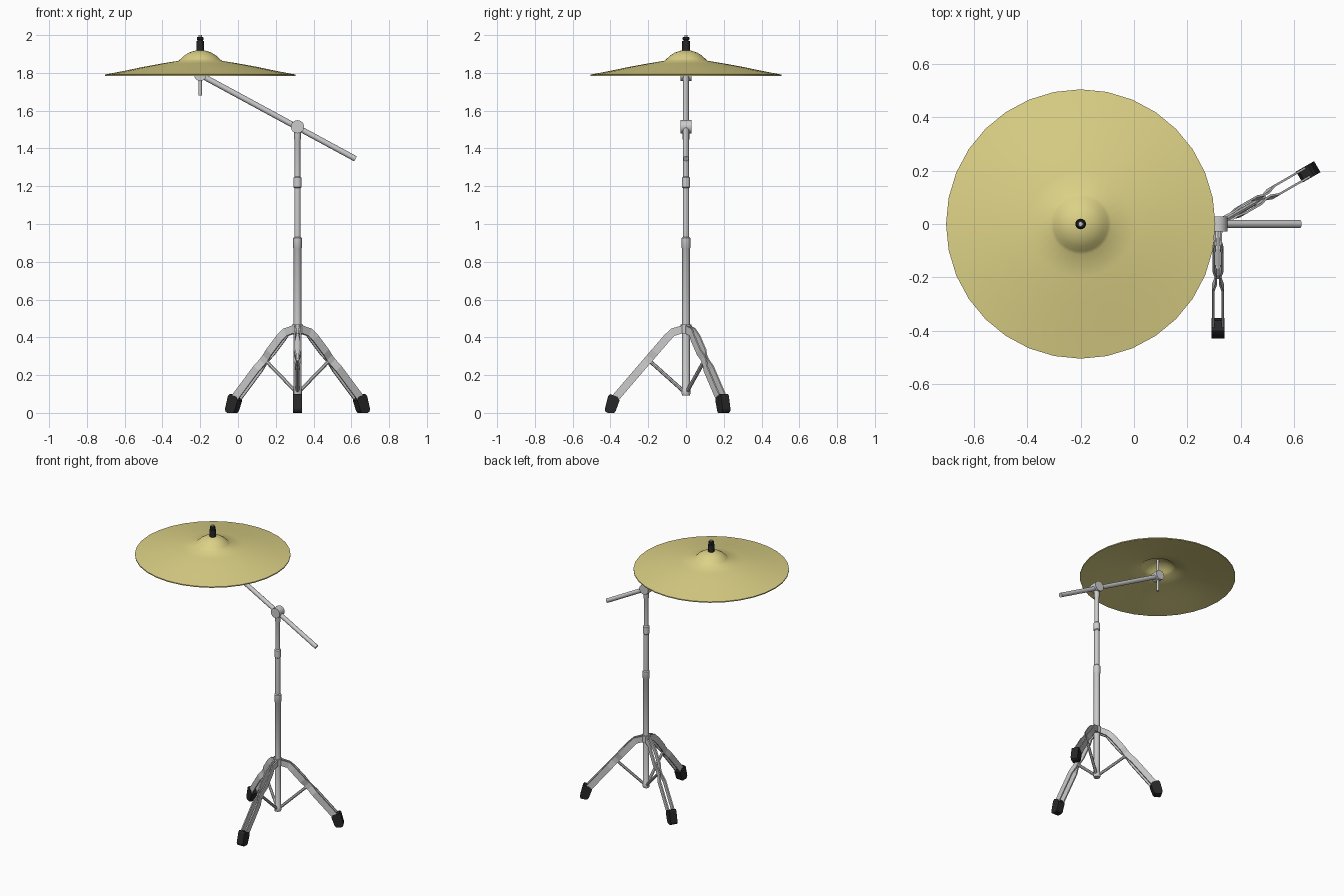
import bpy, bmesh, math
from mathutils import Vector, Matrix

if "Cube" in bpy.data.objects:
    bpy.data.objects.remove(bpy.data.objects["Cube"])

POLE_X, CYM_X = 0.315, -0.2


def material(name, color):
    m = bpy.data.materials.new(name)
    m.diffuse_color = color
    m.use_nodes = True
    m.node_tree.nodes["Principled BSDF"].inputs["Base Color"].default_value = m.diffuse_color
    return m


BRASS = material("brass", (0.72, 0.64, 0.24, 1))
BLACK = material("black_rubber", (0.02, 0.02, 0.02, 1))


def finish(name, bm, mat=None, smooth=True, matrix=None):
    if matrix:
        bm.transform(matrix)
    bmesh.ops.recalc_face_normals(bm, faces=bm.faces)
    me = bpy.data.meshes.new(name)
    bm.to_mesh(me)
    bm.free()
    ob = bpy.data.objects.new(name, me)
    bpy.context.collection.objects.link(ob)
    if mat:
        me.materials.append(mat)
    if smooth:
        bpy.ops.object.select_all(action='DESELECT')
        ob.select_set(True)
        bpy.context.view_layer.objects.active = ob
        bpy.ops.object.shade_smooth_by_angle(angle=math.radians(35))
    return ob


def lathe(name, profile, x, sides=16, mat=None):
    """Revolve (radius, z) points around a vertical axis at x."""
    bm = bmesh.new()
    vs = [bm.verts.new((r, 0, z)) for r, z in profile]
    es = [bm.edges.new(p) for p in zip(vs, vs[1:])]
    bmesh.ops.spin(bm, geom=vs + es, cent=(0, 0, 0), axis=(0, 0, 1),
                   angle=math.tau, steps=sides, use_duplicate=False)
    bmesh.ops.remove_doubles(bm, verts=bm.verts, dist=1e-5)
    return finish(name, bm, mat, matrix=Matrix.Translation((x, 0, 0)))


def rod(name, a, b, r, sides=16, mat=None, matrix=None):
    """Cylinder between two points."""
    a, b = Vector(a), Vector(b)
    d = b - a
    m = Matrix.Translation((a + b) / 2) @ d.to_track_quat('Z', 'Y').to_matrix().to_4x4()
    bm = bmesh.new()
    bmesh.ops.create_cone(bm, cap_ends=True, segments=sides, radius1=r, radius2=r,
                          depth=d.length, matrix=m)
    return finish(name, bm, mat, matrix=matrix)


# Cymbal: thin shell with bell
top = [(0, 1.92), (0.03, 1.917), (0.06, 1.907), (0.085, 1.891), (0.102, 1.875),
       (0.115, 1.864), (0.2, 1.85), (0.3, 1.832), (0.4, 1.811), (0.505, 1.791)]
under = [(r, z - 0.007) for r, z in reversed(top)]
lathe("cymbal", top + under, CYM_X, 32, BRASS)

# Cymbal mount: threaded rod, wing-nut sleeve, tilter
rod("cymbal_rod", (CYM_X, 0, 1.68), (CYM_X, 0, 2.0), 0.009, 12)
lathe("cymbal_sleeve", [(0, 1.915), (0.02, 1.915), (0.02, 1.968), (0.014, 1.97),
                        (0.014, 1.974), (0.018, 1.976), (0.018, 1.986),
                        (0.014, 1.991), (0, 1.991)], CYM_X, 16, BLACK)
rod("tilter", (CYM_X, -0.028, 1.79), (CYM_X, 0.028, 1.79), 0.033)

# Boom arm and its hinge
rod("boom_arm", (CYM_X, 0, 1.79), (0.622, 0, 1.345), 0.015)
rod("boom_hinge", (POLE_X, -0.028, 1.515), (POLE_X, 0.028, 1.515), 0.035)

# Pole: telescoping tubes with collars
lathe("pole", [(0, 0.093), (0.02, 0.093), (0.023, 0.1), (0.023, 0.125), (0.02, 0.13),
               (0.02, 0.87), (0.023, 0.875), (0.023, 0.925), (0.017, 0.932),
               (0.017, 1.19), (0.022, 1.195), (0.022, 1.245), (0.015, 1.252),
               (0.015, 1.44), (0.018, 1.45), (0.018, 1.5), (0, 1.5)], POLE_X)
rod("leg_collar", (POLE_X, 0, 0.42), (POLE_X, 0, 0.468), 0.028)

# Leg stations: radius, height, sideways offset of each rail, half height direction (r, z)
STATIONS = [(0.01, 0.445, 0.013, 0, 1), (0.07, 0.427, 0.010, 0.42, 0.91),
            (0.10, 0.397, 0.016, 0.76, 0.65), (0.165, 0.322, 0.016, 0.76, 0.65),
            (0.19, 0.293, 0.007, 0.76, 0.65), (0.21, 0.27, 0.007, 0.76, 0.65),
            (0.24, 0.235, 0.018, 0.76, 0.65), (0.385, 0.066, 0.018, 0.76, 0.65)]
FOOT = [(0.352, 0.065), (0.362, 0.085), (0.402, 0.1), (0.412, 0.09), (0.43, 0.02),
        (0.426, 0.006), (0.415, 0), (0.38, 0), (0.372, 0.01)]


def rails(name, matrix):
    bm = bmesh.new()
    h, t = 0.021, 0.004
    for s in (-1, 1):
        rings = []
        for r, z, off, nr, nz in STATIONS:
            rings.append([bm.verts.new((r + k * h * nr, s * off + w * t, z + k * h * nz))
                          for k, w in ((-1, -1), (-1, 1), (1, 1), (1, -1))])
        for a, b in zip(rings, rings[1:]):
            for i in range(4):
                j = (i + 1) % 4
                bm.faces.new((a[i], a[j], b[j], b[i]))
        bm.faces.new(rings[0])
        bm.faces.new(rings[-1])
    finish(name, bm, None, False, matrix)


def foot(name, matrix):
    bm = bmesh.new()
    f = bm.faces.new([bm.verts.new((r, -0.024, z)) for r, z in FOOT])
    ex = bmesh.ops.extrude_face_region(bm, geom=[f])["geom"]
    bmesh.ops.translate(bm, vec=(0, 0.048, 0),
                        verts=[v for v in ex if isinstance(v, bmesh.types.BMVert)])
    finish(name, bm, BLACK, False, matrix)


# Tripod: three legs with braces and rubber feet
for label, deg in (("front", -90), ("right", 30), ("left", 150)):
    m = Matrix.Translation((POLE_X, 0, 0)) @ Matrix.Rotation(math.radians(deg), 4, 'Z')
    rails(label + "_leg", m)
    foot(label + "_foot", m)
    rod(label + "_brace", (0.01, 0, 0.112), (0.2, 0, 0.282), 0.01, 8, matrix=m)
